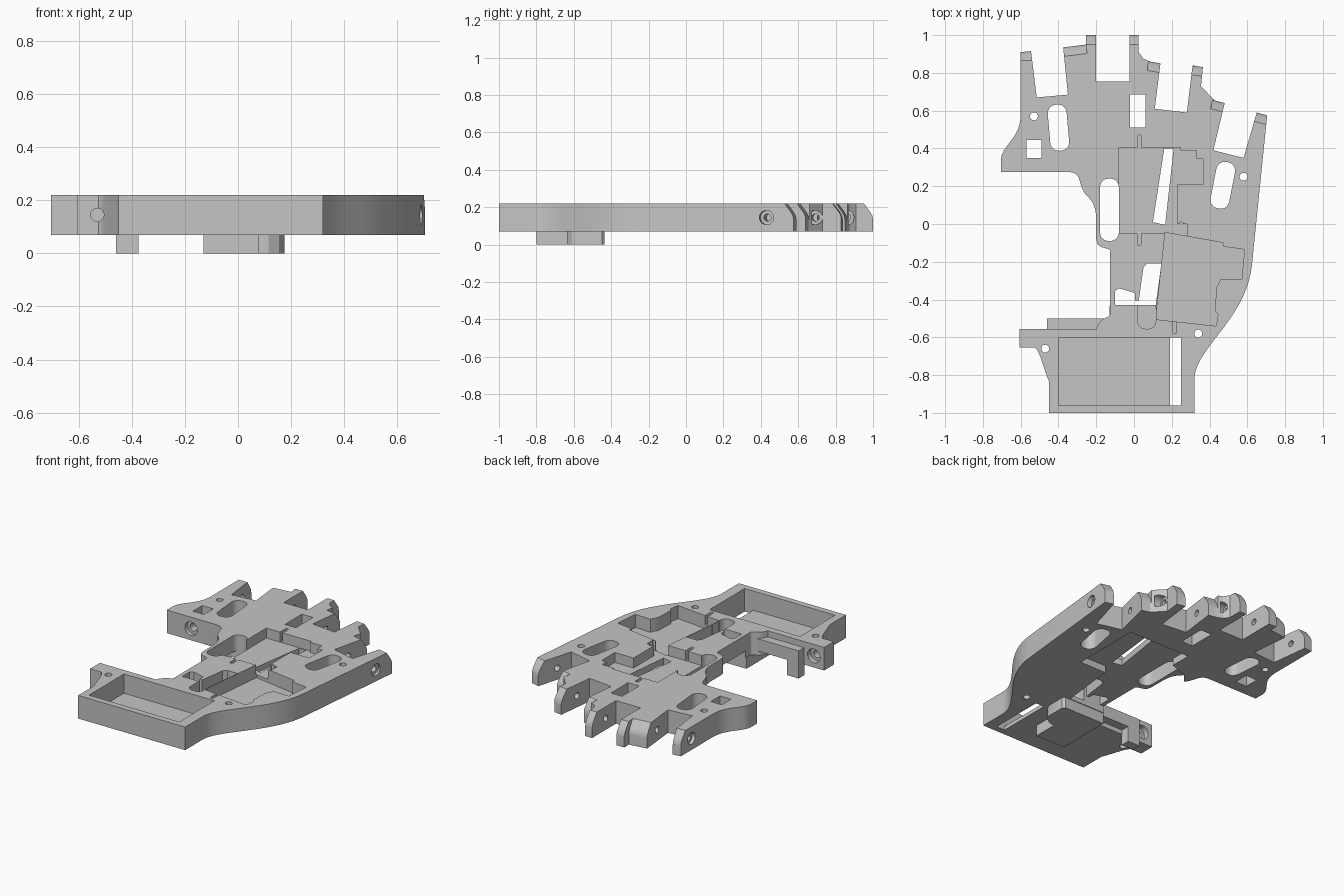
import bpy
import bmesh
from math import radians, cos, sin, pi
from mathutils import Matrix, Vector
from mathutils.geometry import interpolate_bezier

BOTTOM, TOP = 0.07, 0.22
UPPER_FLOOR, LOWER_FLOOR, UNDERCUT = 0.155, 0.135, 0.115
AXIS_Z = 0.145

old = bpy.data.objects.get("Cube")
if old:
    bpy.data.objects.remove(old, do_unlink=True)

grey = bpy.data.materials.new("plain_grey")
grey.use_nodes = True
tone = (0.56, 0.56, 0.56, 1)
grey.diffuse_color = tone
grey.node_tree.nodes["Principled BSDF"].inputs["Base Color"].default_value = tone


def prism(name, points, low, high, matrix=None):
    """Extrude a closed profile between two heights."""
    bm = bmesh.new()
    face = bm.faces.new([bm.verts.new((p[0], p[1], low)) for p in points])
    extruded = bmesh.ops.extrude_face_region(bm, geom=[face])["geom"]
    moved = [g for g in extruded if isinstance(g, bmesh.types.BMVert)]
    bmesh.ops.translate(bm, verts=moved, vec=(0, 0, high - low))
    bmesh.ops.recalc_face_normals(bm, faces=bm.faces[:])
    if matrix is not None:
        bm.transform(matrix)
    mesh = bpy.data.meshes.new(name)
    bm.to_mesh(mesh)
    bm.free()
    mesh.materials.append(grey)
    obj = bpy.data.objects.new(name, mesh)
    bpy.context.scene.collection.objects.link(obj)
    return obj


def rectangle(left, right, front, back):
    return [(left, front), (right, front), (right, back), (left, back)]


def disc(radius, sides=24):
    return [(radius * cos(2 * pi * i / sides), radius * sin(2 * pi * i / sides))
            for i in range(sides)]


def bend(*controls, steps=10):
    knots = [Vector((c[0], c[1], 0)) for c in controls]
    return [(p.x, p.y) for p in interpolate_bezier(*knots, steps)]


def rounded_slot(x, y, width, length, corner, tilt=0):
    """Upright slot with rounded corners, turned by tilt degrees."""
    turn, outline = Matrix.Rotation(radians(tilt), 2), []
    for quarter, (sx, sy) in enumerate([(1, 1), (-1, 1), (-1, -1), (1, -1)]):
        for step in range(6):
            a = pi / 2 * (quarter + step / 5)
            p = turn @ Vector((sx * (width / 2 - corner) + corner * cos(a),
                               sy * (length / 2 - corner) + corner * sin(a)))
            outline.append((x + p.x, y + p.y))
    return outline


def cut(target, points, low=-0.1, high=0.4, matrix=None):
    """Subtract a prism from the target and remove the cutter."""
    cutter = prism("cutter", points, low, high, matrix)
    cutter.hide_render = True
    mod = target.modifiers.new("cut", "BOOLEAN")
    mod.operation, mod.solver, mod.object = "DIFFERENCE", "EXACT", cutter
    graph = bpy.context.evaluated_depsgraph_get()
    graph.update()
    result = bpy.data.meshes.new_from_object(target.evaluated_get(graph))
    target.modifiers.clear()
    target.data = result
    bpy.data.objects.remove(cutter, do_unlink=True)


def bore(target, start, end, radius):
    """Drill a level hole between two plan points."""
    a, b = Vector((*start, AXIS_Z)), Vector((*end, AXIS_Z))
    turn = (b - a).to_track_quat("Z", "Y").to_matrix().to_4x4()
    cut(target, disc(radius), 0, (b - a).length, Matrix.Translation(a) @ turn)


# Palm outline, counter-clockwise from the front edge
right_flank = bend((.32, -.82), (.32, -.66), (.6, -.5), (.625, -.21), steps=20)
finger_posts = [
    (.705, .575), (.65, .59), (.58, .35), (.42, .39), (.48, .64), (.425, .655),
    (.355, .73), (.365, .83), (.31, .84), (.28, .59), (.11, .61), (.14, .85),
    (.085, .86), (.05, .875), (.025, .91), (.025, 1), (-.025, 1), (-.025, .755),
    (-.2, .755), (-.2, 1), (-.255, 1), (-.255, .95), (-.375, .935),
    (-.35, .685), (-.515, .67), (-.545, .915), (-.6, .91)]
thumb_side = bend((-.6, .58), (-.6, .45), (-.7, .42), (-.705, .34)) + [(-.705, .275)]
waist = (bend((-.34, .275), (-.27, .27), (-.3, .2), (-.25, .15))
         + bend((-.24, .14), (-.21, .11), (-.2, .07), (-.2, .02))
         + bend((-.2, -.08), (-.2, -.14), (-.13, -.12), (-.127, -.14), steps=6))
wrist = bend((-.127, -.48), (-.13, -.5), (-.18, -.49), (-.2, -.555), steps=8)
tab = [(-.605, -.555), (-.605, -.655)]
base_side = bend((-.525, -.655), (-.5, -.67), (-.49, -.73), (-.45, -.835))
outline = ([(-.45, -1), (.32, -1)] + right_flank + finger_posts
           + thumb_side + waist + wrist + tab + base_side)
palm = prism("palm_plate", outline, BOTTOM, TOP)

# Front tray with a through slot beside its floor
cut(palm, rectangle(-.4, .25, -.96, -.6), .095)
cut(palm, rectangle(.19, .25, -.96, -.6))

# Motor pockets sunk in the top, with their wire notches
upper_pocket = [
    (-.08, -.05), (.17, -.05), (.17, -.06), (.28, -.06), (.28, 0), (.23, 0),
    (.23, .21), (.365, .21), (.365, .345), (.33, .345), (.33, .39),
    (.245, .39), (.245, .405), (-.08, .405)]
lower_pocket = [
    (.115, -.505), (.435, -.54), (.445, -.48), (.43, -.46), (.435, -.34),
    (.46, -.29), (.57, -.295), (.585, -.135), (.475, -.12), (.475, -.1),
    (.165, -.045)]
cut(palm, upper_pocket, UPPER_FLOOR)
cut(palm, lower_pocket, LOWER_FLOOR)
for x, y in [(.028, .43), (.028, -.075), (.25, -.03), (.215, -.54)]:
    cut(palm, rounded_slot(x, y, .02, .08, .008), UPPER_FLOOR + .005)
cut(palm, rounded_slot(.068, -.48, .095, .15, .04), .1)

# Hollow under the waist and the upper pocket
cut(palm, [(-.3, -.43), (.13, -.43), (.17, -.06), (.36, -.06), (.36, .4),
           (-.08, .4), (-.08, .26), (-.2, .22), (-.3, .1)], 0, UNDERCUT)

# Openings that go right through
cut(palm, [(.16, .4), (.21, .4), (.165, -.005), (.1, .01)])
cut(palm, [(-.1, -.43), (.115, -.43), (.145, -.21), (.07, -.21), (.05, -.23),
           (.025, -.405), (.005, -.405), (.005, -.365), (-.08, -.34), (-.1, -.355)])
cut(palm, rectangle(-.57, -.49, .35, .445))
cut(palm, rectangle(-.02, .06, .51, .685))
for slot in [(-.4, .51, .1, .245, .045, 5), (-.13, .075, .1, .33, .045),
             (.47, .205, .1, .25, .045, -11)]:
    cut(palm, rounded_slot(*slot))
for x, y in [(-.53, .57), (.58, .25), (.34, -.58), (-.47, -.66)]:
    cut(palm, disc(.021), matrix=Matrix.Translation((x, y, 0)))

# Sloped upper corner on each finger post: position, heading, half width
nose = [(-.05, .222), (-.015, .175), (-.004, .155), (0, .135),
        (.04, .135), (.04, .25), (-.05, .25)]
for x, y, heading, half in [
        (-.572, .913, 90, .04), (-.318, .943, 97, .064), (-.228, 1, 90, .04),
        (0, 1, 90, .04), (.112, .855, 80, .035), (.337, .835, 84, .04),
        (.452, .648, 75, .035), (.677, .583, 75, .04)]:
    place = (Matrix.Translation((x, y, 0)) @ Matrix.Rotation(radians(heading), 4, "Z")
             @ Matrix.Rotation(pi / 2, 4, "X"))
    cut(palm, nose, -half, half, place)

# Hinge pin holes, each with a wide seat at the outer end
for outer, inner in [((-.6, .8), (-.3, .82)), ((.025, .86), (-.3, .86)),
                     ((.37, .69), (.06, .73)), ((.69, .43), (.38, .51))]:
    outer, inner = Vector(outer), Vector(inner)
    way = (inner - outer).normalized()
    bore(palm, outer - way * .04, inner, .02)
    bore(palm, outer - way * .04, outer + way * .02, .038)

# Thumb pin holes in the side block and the rear tab
bore(palm, (-.53, .25), (-.53, .38), .025)
bore(palm, (-.53, .25), (-.53, .3), .045)
bore(palm, (-.53, -.9), (-.53, -.5), .025)
bore(palm, (-.53, -.59), (-.53, -.5), .045)

# Lower strip with a hanging leg behind the tab
strip = prism("side_strip", rectangle(-.46, -.127, -.56, -.5), .1, .18)
leg = prism("strip_leg", rectangle(-.46, -.375, -.56, -.5), 0, .18)

# Boss under the wrist
boss = prism("wrist_boss", [
    (-.13, -.8), (.08, -.8), (.08, -.635), (.115, -.635), (.155, -.61),
    (.175, -.57), (.175, -.45), (.16, -.435), (-.13, -.435)], 0, BOTTOM + .002)

# Smooth the curved walls while keeping crisp edges
bpy.ops.object.select_all(action="DESELECT")
for part in (palm, strip, leg, boss):
    part.select_set(True)
bpy.context.view_layer.objects.active = palm
bpy.ops.object.shade_smooth_by_angle(angle=radians(30))
